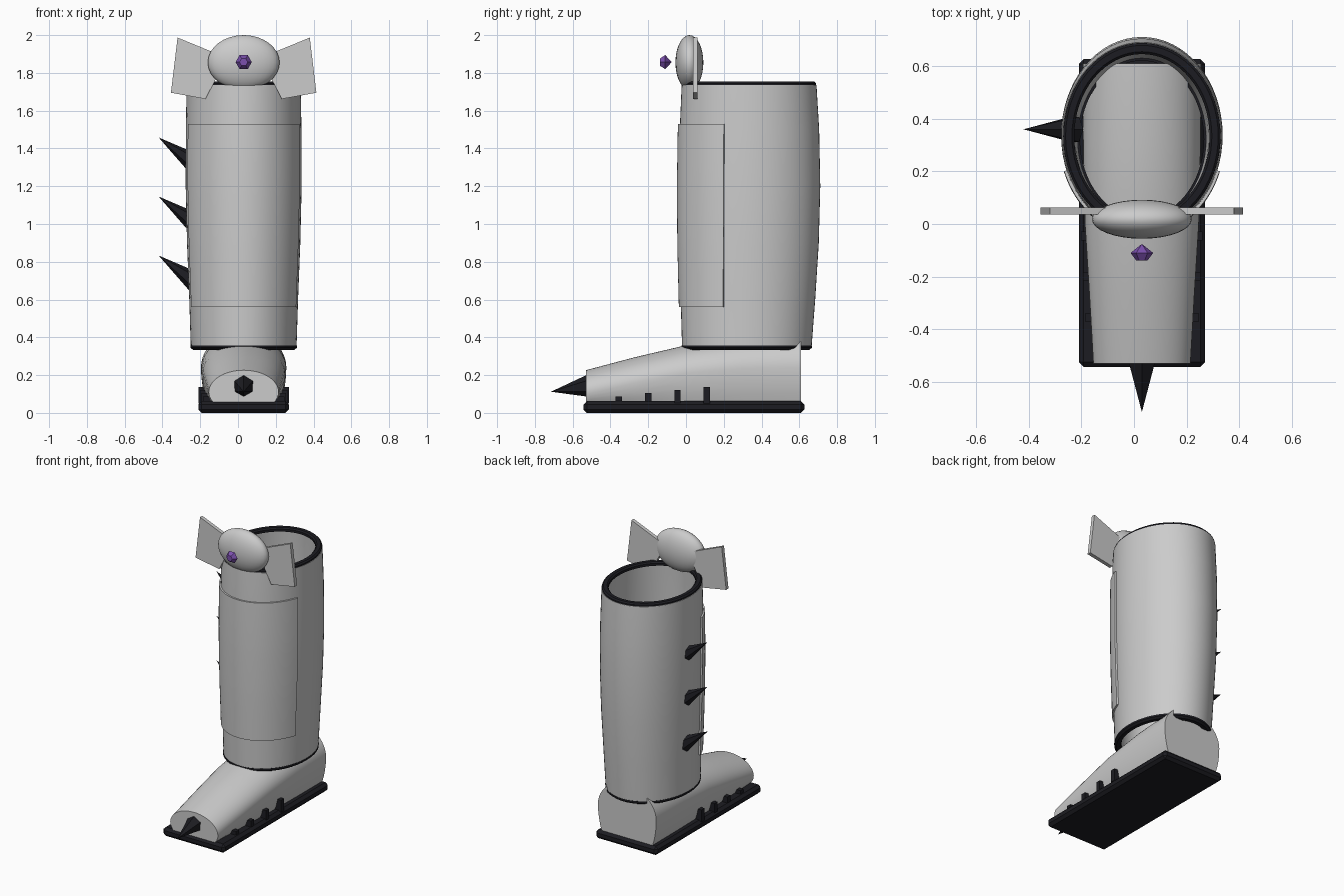
import bpy, bmesh, math
from mathutils import Vector

if "Cube" in bpy.data.objects:
    bpy.data.objects.remove(bpy.data.objects["Cube"])

CX = 0.03  # centre line of the boot

black = bpy.data.materials.new("black")
black.diffuse_color = (0.012, 0.012, 0.016, 1)
black.use_nodes = True
black.node_tree.nodes["Principled BSDF"].inputs["Base Color"].default_value = black.diffuse_color
purple = bpy.data.materials.new("purple")
purple.diffuse_color = (0.2, 0.08, 0.42, 1)
purple.use_nodes = True
purple.node_tree.nodes["Principled BSDF"].inputs["Base Color"].default_value = purple.diffuse_color


def finish(name, bm, mat=None, smooth=None):
    bmesh.ops.recalc_face_normals(bm, faces=bm.faces[:])
    me = bpy.data.meshes.new(name)
    bm.to_mesh(me)
    bm.free()
    ob = bpy.data.objects.new(name, me)
    bpy.context.collection.objects.link(ob)
    if mat:
        me.materials.append(mat)
    if smooth:
        bpy.ops.object.select_all(action='DESELECT')
        ob.select_set(True)
        bpy.context.view_layer.objects.active = ob
        bpy.ops.object.shade_smooth_by_angle(angle=math.radians(smooth))
    return ob


def loft(bm, rings, loop_u, loop_v, caps=False):
    """Skin rows of points; loop_u closes each row, loop_v joins last row to first."""
    rows = [[bm.verts.new(p) for p in r] for r in rings]
    n, m = len(rows[0]), len(rows)
    for j in range(m if loop_v else m - 1):
        a, b = rows[j], rows[(j + 1) % m]
        for i in range(n if loop_u else n - 1):
            k = (i + 1) % n
            bm.faces.new((a[i], a[k], b[k], b[i]))
    if caps:
        bm.faces.new(rows[0])
        bm.faces.new(rows[-1])


# Shaft profile: z, x radius, y centre, y radius
PROFILE = [(0.35, .28, .322, .343), (0.6, .288, .328, .356), (0.9, .30, .334, .369),
           (1.2, .307, .337, .374), (1.5, .306, .336, .369), (1.735, .302, .334, .357)]


def section(z):
    z0 = min(max(z, PROFILE[0][0]), PROFILE[-1][0])
    for a, b in zip(PROFILE, PROFILE[1:]):
        if z0 <= b[0]:
            t = (z0 - a[0]) / (b[0] - a[0])
            return [a[i] + t * (b[i] - a[i]) for i in (1, 2, 3)]


def point(z, ang, off=0):
    rx, cy, ry = section(z)
    return (CX + (rx + off) * math.cos(ang), cy + (ry + off) * math.sin(ang), z)


def tube(name, prof, mat=None):
    """Closed hollow ring following the shaft; prof holds (z, offset)."""
    bm = bmesh.new()
    loft(bm, [[point(z, 2 * math.pi * i / 64, o) for i in range(64)] for z, o in prof], True, True)
    return finish(name, bm, mat, 35)


# Shaft with its top and bottom trims
zs = [p[0] for p in PROFILE]
tube("shaft", [(z, 0) for z in zs] + [(z, -.035) for z in reversed(zs)])
tube("top_trim", [(1.728, -.003), (1.745, -.003), (1.754, -.012), (1.754, -.036),
                  (1.745, -.045), (1.728, -.045)], black)
tube("bottom_trim", [(.358, .002), (.345, .002), (.334, -.012), (.334, -.036), (.358, -.045)], black)

# Shin plate wrapped round the front half
bm = bmesh.new()
a0, a1 = math.radians(201), math.radians(339)
rows = []
for off in (.011, -.01):
    heights = [.56 + .97 * j / 10 for j in range(11)]
    if off < 0:
        heights.reverse()
    rows += [[point(z, a0 + (a1 - a0) * i / 32, off) for i in range(33)] for z in heights]
loft(bm, rows, False, True)
bmesh.ops.holes_fill(bm, edges=[e for e in bm.edges if e.is_boundary])
finish("shin_plate", bm, None, 35)

# Foot: rounded sections with a flat bottom, flat toe and flat heel
bm = bmesh.new()
rings = []
for y, w, zc, top in [(-.53, .185, .11, .226), (-.27, .20, .16, .295), (0, .217, .21, .358),
                      (.3, .224, .235, .41), (.61, .226, .24, .435)]:
    ring = []
    for i in range(33):
        a = math.radians(-30 + 240 * i / 32)
        s = math.sin(a)
        z = zc + (top - zc) * s if s > 0 else zc + (zc - .055) * s * 2
        ring.append((CX + w * math.cos(a), y, z))
    rings.append(ring)
loft(bm, rings, True, False, True)
finish("foot", bm, None, 35)


def box(name, centre, size, bevel, mat):
    bm = bmesh.new()
    bmesh.ops.create_cube(bm, size=1)
    for v in bm.verts:
        v.co = Vector(centre) + Vector([v.co[i] * size[i] for i in range(3)])
    if bevel:
        bmesh.ops.bevel(bm, geom=bm.edges[:], offset=bevel, segments=1, affect='EDGES')
    return finish(name, bm, mat)


# Sole and small strap ends along both sides of the foot
box("sole", (CX, .042, .031), (.48, 1.17, .062), .018, black)
for k in range(4):
    y = -.355 + .155 * k
    top = .088 + .016 * k
    w = .19 + .008 * k
    for s in (-1, 1):
        box("strap_end", (CX + s * w, y, (top + .05) / 2), (.05, .034, top - .05), 0, black)


def spike(name, base, tip, radius):
    bm = bmesh.new()
    base, tip = Vector(base), Vector(tip)
    d = tip - base
    bmesh.ops.create_cone(bm, cap_ends=True, segments=6, radius1=radius, radius2=0, depth=d.length)
    rot = d.to_track_quat('Z', 'Y')
    for v in bm.verts:
        v.co = (base + tip) / 2 + rot @ v.co
    finish(name, bm, black)


# Toe spike and three side spikes
spike("toe_spike", (CX, -.52, .142), (CX, -.715, .112), .058)
for k in range(3):
    z = 1.458 - .3125 * k
    spike("side_spike", (-.225, .36, z - .142), (-.42, .36, z), .055)

# Oval ornament at the top front
bm = bmesh.new()
bmesh.ops.create_uvsphere(bm, u_segments=32, v_segments=16, radius=1)
for v in bm.verts:
    v.co = (CX + v.co.x * .19, .018 + v.co.y * .074, 1.855 + v.co.z * .145)
finish("ornament", bm, None, 60)

# Flat wings on both sides of the ornament
for s in (-1, 1):
    bm = bmesh.new()
    outline = [(.35, 1.987), (.385, 1.695), (.202, 1.662), (.09, 1.88)]
    loft(bm, [[(CX + s * x, y, z) for x, z in outline] for y in (.036, .062)], True, False, True)
    finish("wing", bm)

# Cut gem floating in front of the ornament
bm = bmesh.new()
loft(bm, [[(CX + r * math.cos(i * math.pi / 3), y, 1.857 + r * math.sin(i * math.pi / 3))
           for i in range(6)] for y, r in [(-.138, .022), (-.11, .043), (-.078, .003)]], True, False, True)
finish("gem", bm, purple)
